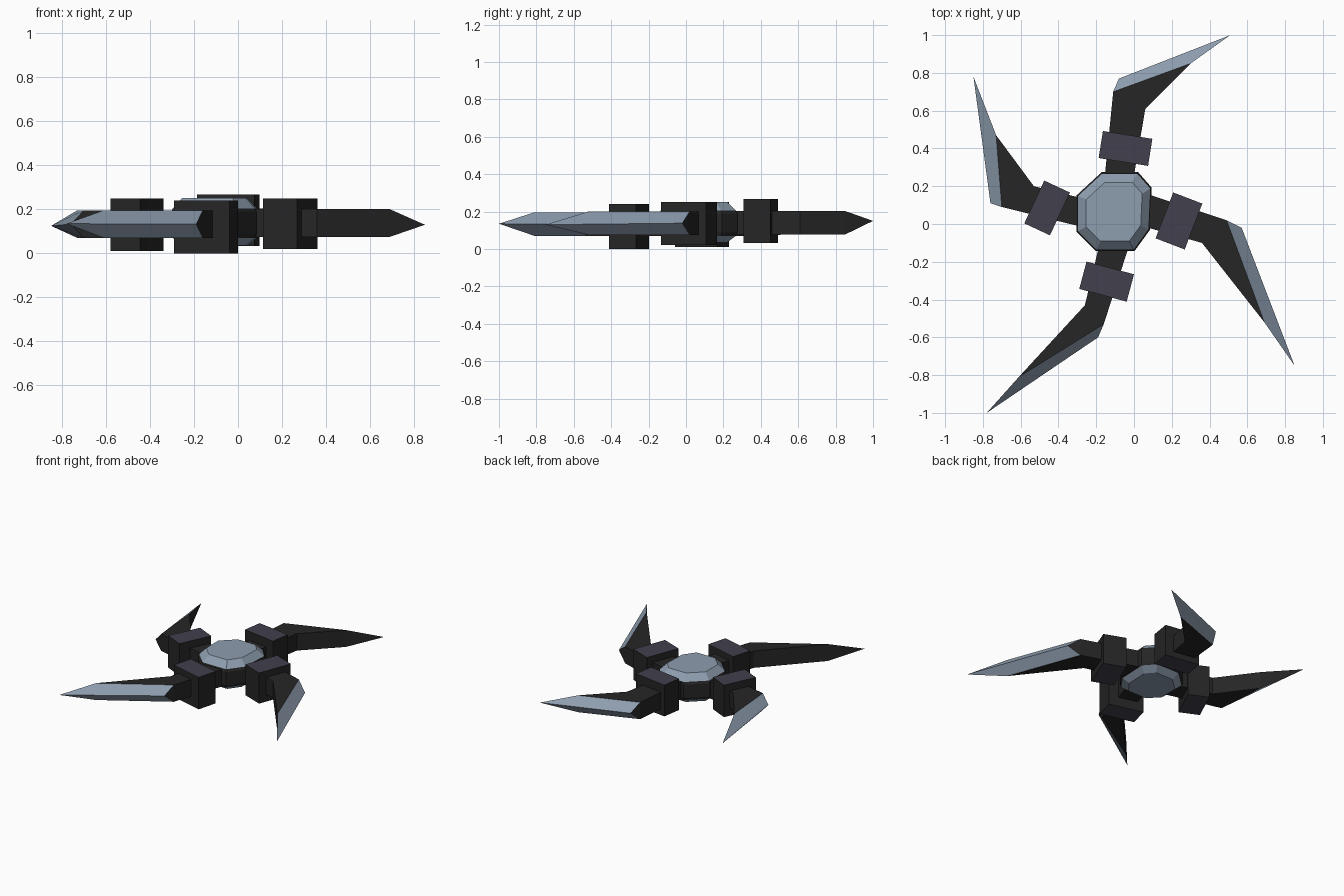
import bpy
import bmesh
from math import radians
from mathutils import Matrix, Vector

if "Cube" in bpy.data.objects:
    bpy.data.objects.remove(bpy.data.objects["Cube"], do_unlink=True)


def make_material(name, color):
    mat = bpy.data.materials.new(name)
    mat.use_nodes = True
    mat.diffuse_color = (*color, 1)
    mat.node_tree.nodes["Principled BSDF"].inputs["Base Color"].default_value = (*color, 1)
    return mat


DARK, STEEL, PURPLE = range(3)
materials = [
    make_material("dark metal", (0.019, 0.019, 0.019)),
    make_material("blue steel", (0.27, 0.34, 0.43)),
    make_material("dull purple", (0.054, 0.051, 0.074)),
]


def finish(name, bm):
    """Turn a bmesh into a flat shaded object with the shared materials."""
    bmesh.ops.recalc_face_normals(bm, faces=bm.faces)
    mesh = bpy.data.meshes.new(name)
    bm.to_mesh(mesh)
    bm.free()
    for mat in materials:
        mesh.materials.append(mat)
    obj = bpy.data.objects.new(name, mesh)
    bpy.context.collection.objects.link(obj)
    return obj


def add_face(bm, verts, material):
    bm.faces.new(verts).material_index = material


HUB_CENTER = Vector((-0.105, 0.065))
HALF_THICKNESS = 0.063


def build_blade(name, outline, mid_z, tip_z):
    """Hooked arm: flat slab whose outer side is ground to a central edge."""
    start, shoulder, edge, tip, ridge, inner, end = [Vector(p) for p in outline]
    start, end = start.lerp(HUB_CENTER, 0.2), end.lerp(HUB_CENTER, 0.2)
    bm = bmesh.new()
    edge_vert = bm.verts.new((*edge, mid_z))
    tip_vert = bm.verts.new((*tip, tip_z))
    rows = []
    for side in (1, -1):
        z = mid_z + side * HALF_THICKNESS
        row = [bm.verts.new((*p, z)) for p in (start, shoulder, ridge, inner, end)]
        add_face(bm, row, DARK)
        add_face(bm, (row[1], edge_vert, tip_vert, row[2]), STEEL)
        rows.append(row)
    top, low = rows
    for a, b in ((0, 1), (2, 3), (3, 4), (4, 0)):
        add_face(bm, (top[a], top[b], low[b], low[a]), DARK)
    add_face(bm, (top[1], edge_vert, low[1]), DARK)
    add_face(bm, (top[2], tip_vert, low[2]), DARK)
    finish(name, bm)


def build_cuff(name, center, angle, size):
    """Block clamped around an arm, purple above and below."""
    bm = bmesh.new()
    bmesh.ops.create_cube(bm, size=1)
    bm.transform(Matrix.Translation(center) @ Matrix.Rotation(radians(angle), 4, "Z")
                 @ Matrix.Diagonal((*size, 1)))
    bm.normal_update()
    for face in bm.faces:
        face.material_index = PURPLE if abs(face.normal.z) > 0.5 else DARK
    finish(name, bm)


# Outlines: start, shoulder, cutting edge, tip, ridge end, inner elbow, end
arms = {
    "back": (
        [(-.17, .27), (-.11, .70), (-.08, .77), (.51, 1), (.30, .85), (.06, .61), (.02, .27)],
        0.14, 0.15, (-.045, .40, .15), -9, (.265, .145, .235)),
    "left": (
        [(.09, .19), (.49, .02), (.57, -.02), (.85, -.75), (.69, -.52), (.36, -.10), (.08, -.03)],
        0.138, 0.13, (.238, .016, .135), 69, (.26, .165, .23)),
    "front": (
        [(0, -.14), (-.16, -.53), (-.19, -.60), (-.78, -1), (-.61, -.81), (-.26, -.43), (-.20, -.14)],
        0.133, 0.135, (-.145, -.305, .12), -15, (.26, .15, .24)),
    "right": (
        [(-.30, -.04), (-.70, .09), (-.76, .11), (-.85, .78), (-.73, .47), (-.53, .20), (-.30, .15)],
        0.133, 0.125, (-.46, .085, .13), 65, (.25, .15, .24)),
}

# Blades and cuffs; the arm roots also give the eight corners of the hub
hub_corners = []
for side, (outline, mid_z, tip_z, center, angle, size) in arms.items():
    build_blade(side + "_blade", outline, mid_z, tip_z)
    build_cuff(side + "_cuff", center, angle, size)
    hub_corners += [Vector(outline[0]), Vector(outline[-1])]

# Hub: dark octagonal body with a steel faceted cap on both sides
bm = bmesh.new()
rings = []
for scale, z in ((.76, .252), (.98, .205), (1.02, .188), (1.02, .088), (.98, .07), (.76, .035)):
    rings.append([bm.verts.new((*HUB_CENTER.lerp(p, scale), z)) for p in hub_corners])
for level, (upper, lower) in enumerate(zip(rings, rings[1:])):
    for i in range(len(upper)):
        j = (i + 1) % len(upper)
        add_face(bm, (upper[i], upper[j], lower[j], lower[i]), STEEL if level in (0, 4) else DARK)
add_face(bm, rings[0], STEEL)
add_face(bm, rings[-1], STEEL)
finish("hub", bm)
